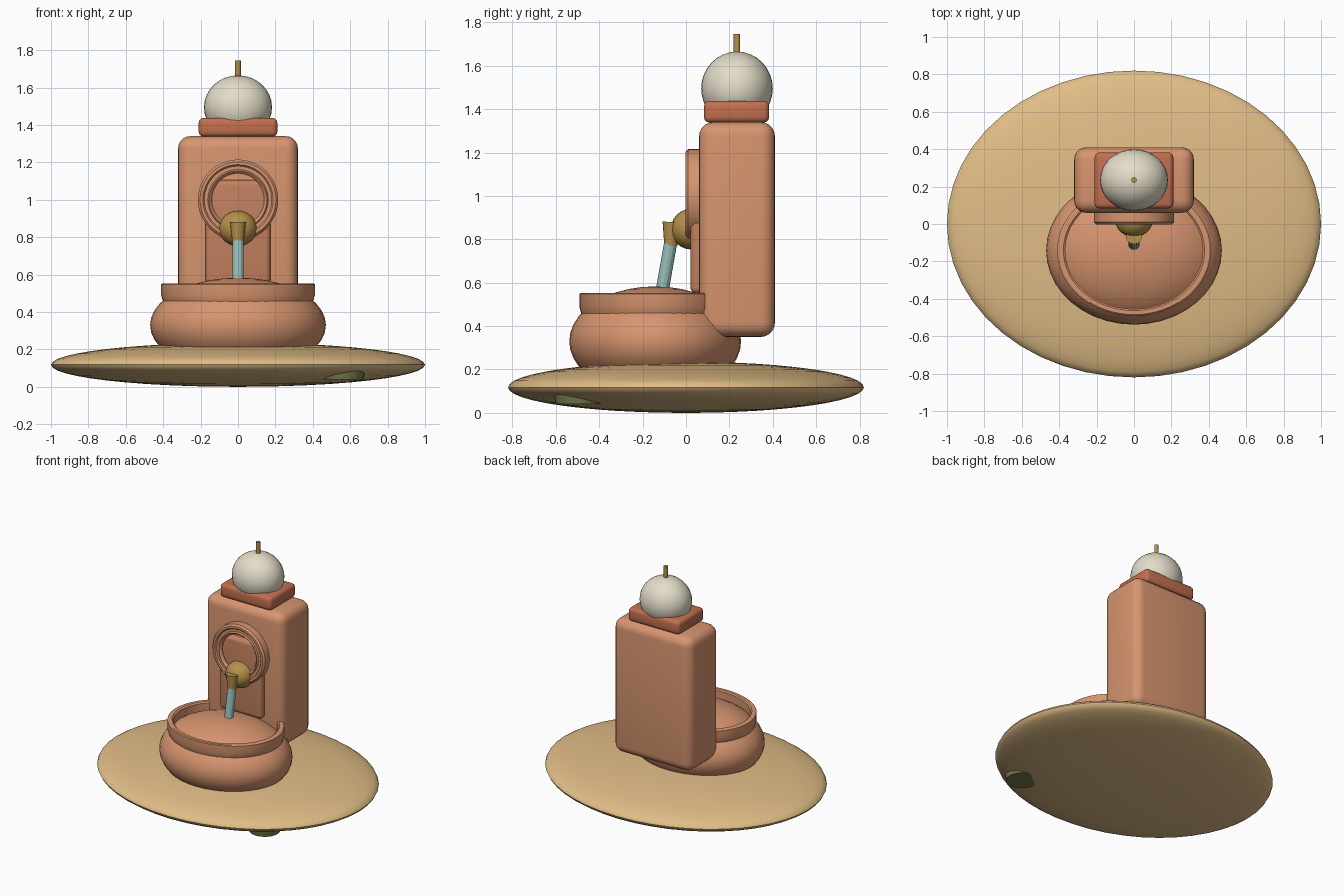
import bpy, bmesh, math
from mathutils import Matrix, Vector

if "Cube" in bpy.data.objects:
    bpy.data.objects.remove(bpy.data.objects["Cube"])


def material(name, rgb):
    m = bpy.data.materials.new(name)
    m.diffuse_color = (*rgb, 1)
    m.use_nodes = True
    m.node_tree.nodes["Principled BSDF"].inputs["Base Color"].default_value = m.diffuse_color
    return m


SAND = material("sand", (0.75, 0.51, 0.24))
CLAY = material("clay", (0.68, 0.30, 0.16))
DARK_CLAY = material("dark_clay", (0.54, 0.22, 0.115))
RED_CLAY = material("red_clay", (0.54, 0.16, 0.08))
IVORY = material("ivory", (0.77, 0.72, 0.58))
BRASS = material("brass", (0.46, 0.28, 0.07))
WATER = material("water", (0.30, 0.51, 0.48))
GREEN = material("green", (0.17, 0.20, 0.07))


def finish(name, bm, mat, angle=35):
    bmesh.ops.recalc_face_normals(bm, faces=bm.faces)
    me = bpy.data.meshes.new(name)
    bm.to_mesh(me)
    bm.free()
    me.materials.append(mat)
    ob = bpy.data.objects.new(name, me)
    bpy.context.collection.objects.link(ob)
    if angle:
        bpy.ops.object.select_all(action='DESELECT')
        ob.select_set(True)
        bpy.context.view_layer.objects.active = ob
        bpy.ops.object.shade_smooth_by_angle(angle=math.radians(angle))
    return ob


def ellipsoid(name, centre, radii, mat, segs=40, rings=20):
    bm = bmesh.new()
    bmesh.ops.create_uvsphere(bm, u_segments=segs, v_segments=rings, radius=1)
    bmesh.ops.transform(bm, verts=bm.verts,
                        matrix=Matrix.Translation(centre) @ Matrix.Diagonal((*radii, 1)))
    return finish(name, bm, mat)


def rounded_box(name, lo, hi, mat, bevel, segs=5):
    lo, hi = Vector(lo), Vector(hi)
    bm = bmesh.new()
    bmesh.ops.create_cube(bm, size=1)
    bmesh.ops.transform(bm, verts=bm.verts,
                        matrix=Matrix.Translation((lo + hi) / 2) @ Matrix.Diagonal((*(hi - lo), 1)))
    bmesh.ops.bevel(bm, geom=bm.edges[:], offset=bevel, segments=segs,
                    profile=0.5, affect='EDGES')
    return finish(name, bm, mat)


def rod(name, a, b, r1, r2, mat, sides, angle=35):
    a, b = Vector(a), Vector(b)
    bm = bmesh.new()
    bmesh.ops.create_cone(bm, cap_ends=True, segments=sides, radius1=r1, radius2=r2,
                          depth=(b - a).length)
    rot = (b - a).to_track_quat('Z', 'Y').to_matrix().to_4x4()
    bmesh.ops.transform(bm, verts=bm.verts, matrix=Matrix.Translation((a + b) / 2) @ rot)
    return finish(name, bm, mat, angle)


def lathe_ring(name, profile, matrix, mat, steps=48):
    # closed (radius, height) section swept around z
    bm = bmesh.new()
    loops = [[bm.verts.new((r * math.cos(t), r * math.sin(t), h)) for r, h in profile]
             for t in (2 * math.pi * i / steps for i in range(steps))]
    n = len(profile)
    for i in range(steps):
        p, q = loops[i], loops[(i + 1) % steps]
        for j in range(n):
            k = (j + 1) % n
            bm.faces.new((p[j], q[j], q[k], p[k]))
    bmesh.ops.transform(bm, verts=bm.verts, matrix=matrix)
    return finish(name, bm, mat, 30)


# ground mound and the small pad tucked under its edge
ellipsoid("sand_mound", (0, 0, 0.118), (1.0, 0.82, 0.118), SAND, 48, 24)
rod("green_pad", (0.565, -0.495, 0.04), (0.565, -0.495, 0.087), 0.105, 0.115, GREEN, 24)

# basin body and its raised lip
ellipsoid("basin", (0, -0.142, 0.33), (0.47, 0.396, 0.253), CLAY, 40, 20)
lip = [(0.395, 0.44), (0.405, 0.47), (0.411, 0.49), (0.411, 0.548), (0.403, 0.553),
       (0.378, 0.553), (0.368, 0.545), (0.368, 0.46)]
lathe_ring("basin_lip", lip,
           Matrix.Translation((0, -0.142, 0)) @ Matrix.Diagonal((1, 0.85, 1, 1)), CLAY)

# upright wall with recess-coloured panel, cap and finial
rounded_box("back_wall", (-0.32, 0.06, 0.35), (0.32, 0.41, 1.34), CLAY, 0.065)
rounded_box("front_panel", (-0.175, 0.02, 0.55), (0.175, 0.12, 1.105), DARK_CLAY, 0.03)
rounded_box("top_cap", (-0.21, 0.083, 1.338), (0.21, 0.383, 1.438), RED_CLAY, 0.025, 3)
ellipsoid("globe", (0, 0.235, 1.495), (0.182, 0.165, 0.17), IVORY, 32, 16)
rod("finial_pin", (0, 0.235, 1.62), (0, 0.235, 1.745), 0.015, 0.015, BRASS, 12)

# moulded ring on the wall
band = [(0.215, 0.0), (0.215, 0.055), (0.203, 0.067), (0.188, 0.067), (0.18, 0.058),
        (0.162, 0.058), (0.155, 0.067), (0.147, 0.06), (0.14, 0.05), (0.14, 0.0)]
lathe_ring("wall_ring", band,
           Matrix.Translation((0, 0.065, 1.0)) @ Matrix.Rotation(math.pi / 2, 4, 'X'), CLAY)

# tap: brass boss, nozzle and falling water
ellipsoid("tap_boss", (0, 0.025, 0.847), (0.102, 0.095, 0.094), BRASS, 24, 12)
rod("nozzle", (0, -0.066, 0.88), (0, -0.07, 0.77), 0.042, 0.03, BRASS, 16)
rod("water_stream", (0, -0.068, 0.80), (0, -0.112, 0.55), 0.03, 0.03, WATER, 12, 0)
